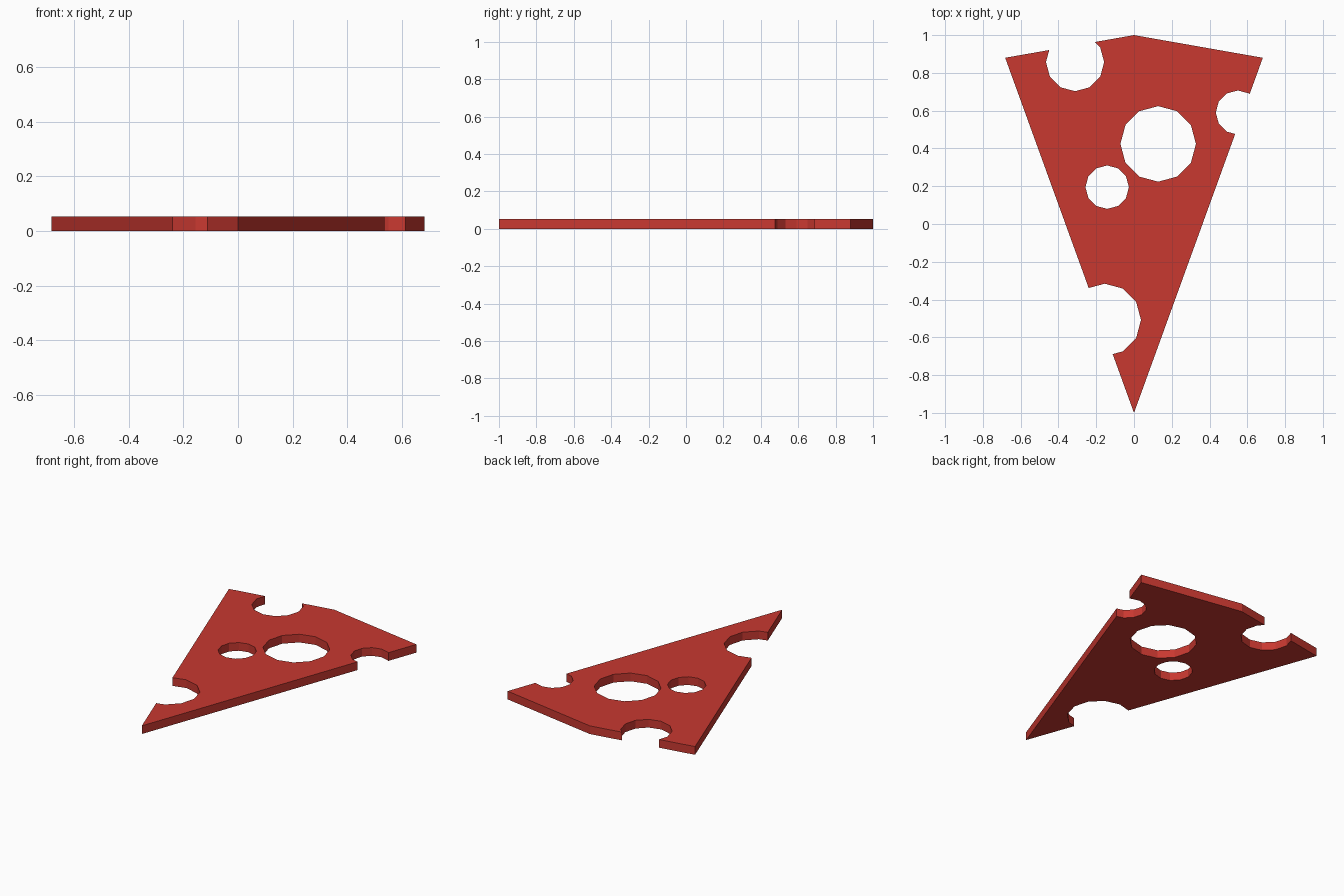
import bpy, bmesh, math

if "Cube" in bpy.data.objects:
    bpy.data.objects.remove(bpy.data.objects["Cube"])

THICK = 0.054

red = bpy.data.materials.new("cheese_red")
red.diffuse_color = (0.58, 0.04, 0.03, 1)
red.use_nodes = True
red.node_tree.nodes["Principled BSDF"].inputs["Base Color"].default_value = red.diffuse_color


def prism(name, outline, z0, z1):
    """Extrude a counter-clockwise outline from z0 to z1."""
    bm = bmesh.new()
    base = bm.faces.new([bm.verts.new((x, y, z0)) for x, y in outline])
    top = bmesh.ops.extrude_face_region(bm, geom=[base])["geom"]
    verts = [g for g in top if isinstance(g, bmesh.types.BMVert)]
    bmesh.ops.translate(bm, verts=verts, vec=(0, 0, z1 - z0))
    bmesh.ops.recalc_face_normals(bm, faces=bm.faces)
    mesh = bpy.data.meshes.new(name)
    bm.to_mesh(mesh)
    bm.free()
    mesh.materials.append(red)
    obj = bpy.data.objects.new(name, mesh)
    bpy.context.collection.objects.link(obj)
    return obj


# Wedge-shaped slice with a shallow peaked rind
cheese = prism("cheese_slice", [(0, -1), (0.682, 0.88), (0, 1), (-0.682, 0.88)], 0, THICK)

# Twelve-sided holes and edge bites: x, y, radius
holes = [
    (0.128, 0.424, 0.20),
    (-0.142, 0.195, 0.115),
    (-0.312, 0.857, 0.154),
    (0.55, 0.59, 0.117),
    (-0.155, -0.508, 0.192),
]
bpy.context.view_layer.objects.active = cheese
for x, y, r in holes:
    ring = [(x + r * math.cos(i * math.pi / 6), y + r * math.sin(i * math.pi / 6))
            for i in range(12)]
    cutter = prism("hole_cutter", ring, -0.1, 0.2)
    cutter.hide_render = True
    mod = cheese.modifiers.new("hole", 'BOOLEAN')
    mod.operation = 'DIFFERENCE'
    mod.solver = 'EXACT'
    mod.object = cutter
    bpy.ops.object.modifier_apply(modifier=mod.name)
    bpy.data.objects.remove(cutter)
